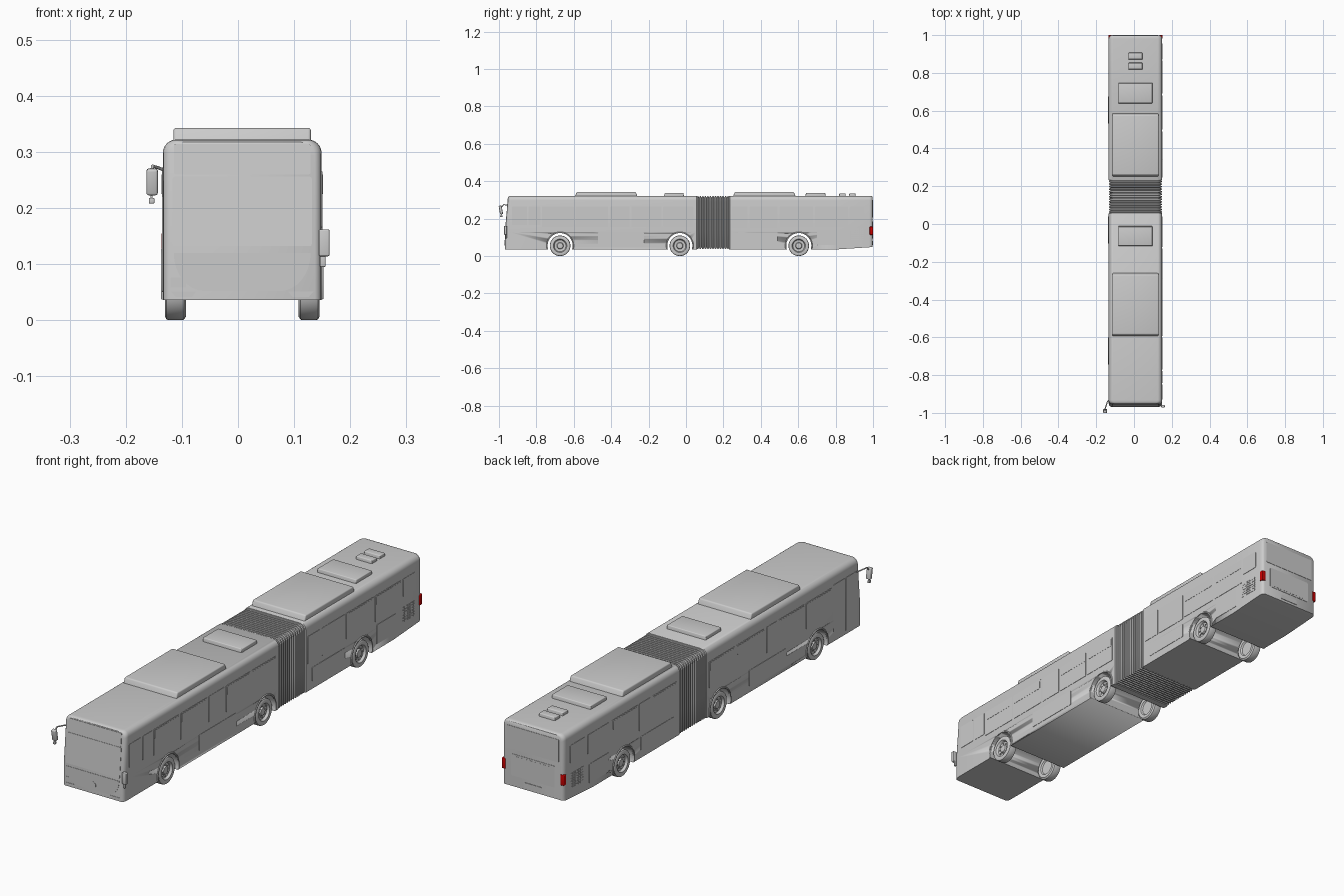
import bpy, bmesh, math
from mathutils import Vector, Matrix

if "Cube" in bpy.data.objects:
    bpy.data.objects.remove(bpy.data.objects["Cube"])

C, W, TOP, BOT = 0.0075, 0.1415, 0.322, 0.036   # body centre x, half width, roof, floor
AXLES = [-0.673, -0.033, 0.603]
YF = -0.967


def finish(name, bm, mat=None, angle=35):
    bmesh.ops.recalc_face_normals(bm, faces=bm.faces[:])
    me = bpy.data.meshes.new(name)
    bm.to_mesh(me)
    bm.free()
    ob = bpy.data.objects.new(name, me)
    bpy.context.collection.objects.link(ob)
    if mat:
        me.materials.append(mat)
    bpy.ops.object.select_all(action='DESELECT')
    ob.select_set(True)
    bpy.context.view_layer.objects.active = ob
    bpy.ops.object.shade_smooth_by_angle(angle=math.radians(angle))
    return ob


def loft(name, rings, split=None):
    bm = bmesh.new()
    vs = [[bm.verts.new(p) for p in r] for r in rings]
    n = len(vs[0])
    for a, b in zip(vs, vs[1:]):
        for i in range(n):
            j = (i + 1) % n
            bm.faces.new((a[i], a[j], b[j], b[i]))
    for r in (vs[0], vs[-1]):
        if split:
            bm.faces.new(r[:split] + [r[-1]])
            bm.faces.new(r[split - 1:])
        else:
            bm.faces.new(r)
    return finish(name, bm)


def box(name, x0, x1, y0, y1, z0, z1, bevel=0.0, taper=0.0, rot=None, mat=None):
    bm = bmesh.new()
    bmesh.ops.create_cube(bm, size=1)
    c = Vector(((x0 + x1) / 2, (y0 + y1) / 2, (z0 + z1) / 2))
    for v in bm.verts:
        s = math.copysign(taper, v.co.y) if v.co.z > 0 else 0
        v.co = Vector((v.co.x * (x1 - x0), v.co.y * (y1 - y0) - s, v.co.z * (z1 - z0)))
    if bevel:
        bmesh.ops.bevel(bm, geom=bm.edges[:], offset=bevel, segments=3, profile=0.5, affect='EDGES')
    m = Matrix.Translation(c) @ (rot or Matrix())
    bmesh.ops.transform(bm, matrix=m, verts=bm.verts[:])
    return finish(name, bm, mat)


def rake(z):
    return max(0, z - 0.13) / 0.19 * 0.017


# surface maps: 2D panel coordinates plus a lift onto each face of the bus
def on_right(a, b, t): return (C + W + t, a, b)
def on_left(a, b, t): return (C - W - t, a, b)
def on_front(a, b, t): return (C + a, YF + rake(b) - t, b)
def on_back(a, b, t): return (C + a, 0.998 + t, b)


def plate(name, pts, fn, t=0.0014):
    return loft(name, [[fn(a, b, h) for a, b in pts] for h in (-0.002, t)])


def rrect(a0, a1, b0, b1, r=0.004):
    pts = []
    for k, (a, b) in enumerate([(a1 - r, b1 - r), (a0 + r, b1 - r), (a0 + r, b0 + r), (a1 - r, b0 + r)]):
        for i in range(4):
            g = math.radians(90 * k + 30 * i)
            pts.append((a + r * math.cos(g), b + r * math.sin(g)))
    return pts


def section(y, d=0.0, zb=BOT, raked=False, dz=None, r=0.024):
    w, top = W - d, TOP - (d * 0.4 if dz is None else dz)
    pts = [(-w, zb), (w, zb), (w, 0.13)]
    for k, s in ((0, 1), (90, -1)):
        for i in range(7):
            g = math.radians(k + 15 * i)
            pts.append((s * (w - r) + r * math.cos(g), top - r + r * math.sin(g)))
    pts.append((-w, 0.13))
    return [(C + x, y + (rake(z) if raked else 0), z) for x, z in pts]


# body shells with arches cut right through
front = loft("front_body", [section(YF, 0.012, raked=True), section(YF + 0.003, 0.006, raked=True),
             section(YF + 0.009, 0.0015, raked=True), section(YF + 0.018, raked=True),
             section(0.055), section(0.058, 0.003)], split=3)
rear = loft("rear_body", [section(0.231, 0.003), section(0.234), section(0.81), section(0.98, 0, 0.047),
            section(0.988, 0.0015, 0.048), section(0.995, 0.006, 0.049), section(0.998, 0.012, 0.05)], split=3)
for y in AXLES:
    bm = bmesh.new()
    bmesh.ops.create_cone(bm, cap_ends=True, segments=48, radius1=0.067, radius2=0.067, depth=0.5,
                          matrix=Matrix.Translation((C, y, 0.056)) @ Matrix.Rotation(math.pi / 2, 4, 'Y'))
    cutter = finish("arch_cutter", bm)
    cutter.hide_render = True
    body = rear if y > 0.2 else front
    mod = body.modifiers.new("arch", 'BOOLEAN')
    mod.operation, mod.object, mod.solver = 'DIFFERENCE', cutter, 'EXACT'
    bpy.context.view_layer.objects.active = body
    bpy.ops.object.modifier_apply(modifier=mod.name)
    bpy.data.objects.remove(cutter)

# pleated bellows
N = 13
rings = []
for i in range(N):
    y, p = 0.057 + i * 0.175 / N, 0.175 / N
    for f, d in ((0.0, 0.010), (0.25, 0.002), (0.7, 0.002), (0.95, 0.010)):
        rings.append(section(y + f * p, d, BOT + d, dz=d))
loft("bellows", rings)

# wheels, bolts and arch lips
PROFILE = [(-.012, .03), (-.018, .034), (-.019, .048), (-.015, .054), (-.01, .055), (.011, .055), (.016, .0535),
           (.019, .048), (.018, .036), (.016, .034), (.008, .031), (.006, .018), (.012, .015), (.013, .008)]
for y in AXLES:
    for s, side in ((1, "right"), (-1, "left")):
        cx = C + s * 0.119
        loft(side + "_wheel", [[(cx + s * x, y + r * math.cos(k * math.pi / 20), 0.055 + r * math.sin(k * math.pi / 20))
                                for k in range(40)] for x, r in PROFILE])
        bm = bmesh.new()
        for k in range(8):
            g = k * math.pi / 4
            bmesh.ops.create_cone(bm, cap_ends=True, segments=6, radius1=.0025, radius2=.0025, depth=.006,
                                  matrix=Matrix.Translation((cx + s * .008, y + .0235 * math.cos(g), .055 + .0235 * math.sin(g)))
                                  @ Matrix.Rotation(math.pi / 2, 4, 'Y'))
        finish(side + "_wheel_bolts", bm)
        lip = []
        for k in range(31):
            g = math.radians(-15 + 7 * k)
            lip.append([(C + s * x, y + r * math.cos(g), .056 + r * math.sin(g))
                        for x, r in ((.138, .067), (.1445, .067), (.1445, .071), (.1415, .0735), (.138, .0735))])
        loft(side + "_arch_lip", lip)

# roof units and hatches
for y0, y1 in ((-0.598, -0.255), (0.247, 0.59)):
    box("roof_unit", C - 0.1225, C + 0.1225, y0, y1, 0.308, 0.343, 0.005, 0.014)
for y0, y1 in ((-0.118, -0.01), (0.637, 0.748)):
    box("roof_hatch", C - 0.09, C + 0.09, y0, y1, 0.315, 0.337, 0.003, 0.004)
for y0, y1 in ((0.817, 0.855), (0.87, 0.908)):
    box("roof_vent", C - 0.037, C + 0.037, y0, y1, 0.315, 0.335, 0.003, 0.003)

# side windows (y0, y1, z0, z1)
RIGHT = [(-.93, -.85, .165, .265), (-.842, -.778, .165, .265), (-.77, -.6, .155, .265), (-.592, -.416, .155, .265),
         (-.406, -.302, .155, .265), (-.292, -.13, .155, .265), (-.122, .04, .155, .265), (.245, .33, .15, .265),
         (.34, .49, .15, .265), (.5, .68, .155, .265), (.69, .865, .155, .265), (.875, .955, .19, .265)]
LEFT = [(-.86, -.935, .05, .272), (-.78, -.853, .05, .272), (-.6, -.77, .155, .265), (-.42, -.592, .155, .265),
        (-.34, -.412, .155, .265), (-.14, -.33, .155, .265), (.04, -.13, .155, .265), (.25, .41, .15, .265),
        (.42, .5, .15, .265), (.51, .68, .155, .265), (.7, .84, .185, .265), (.855, .955, .19, .265)]
for w, fn, side in ((RIGHT, on_right, "right"), (LEFT, on_left, "left")):
    for a, b, z0, z1 in w:
        a, b = min(a, b), max(a, b)
        plate(side + ("_door" if z0 < .1 else "_window"), rrect(a, b, z0, z1), fn)
        if b - a > .155:
            plate(side + "_window_top", rrect(a + .006, b - .006, .225, .26, .003), fn, .0022)
    # lower service hatches and the engine grille
    for a, b, z0, z1 in ((-.47, -.225, .062, .128), (.275, .49, .068, .125), (.7, .83, .06, .14)):
        plate(side + "_service_hatch", rrect(a, b, z0, z1, .003), fn)
    for i in range(7):
        for j in range(6):
            y, z = .87 + i * .012, .085 + j * .011
            plate(side + "_grille_cell", [(y, z), (y + .008, z), (y + .008, z + .007), (y, z + .007)], fn)

# front face
plate("windscreen", rrect(-.124, .124, .132, .256), on_front)
plate("sign_panel", rrect(-.122, .122, .26, .314), on_front, .002)
curve = [(.122 - .055 * (1 - math.cos(g)), .12 - .068 * math.sin(g)) for g in [k * math.pi / 16 for k in range(9)]]
plate("front_mask", curve + [(-a, b) for a, b in reversed(curve)], on_front)
plate("front_disc", [(.015 * math.cos(k * math.pi / 16), .072 + .015 * math.sin(k * math.pi / 16)) for k in range(32)],
      on_front, .003)
for s in (1, -1):
    plate("headlight", [(s * .127, .051), (s * .082, .051), (s * .09, .041), (s * .118, .041)], on_front)
plate("front_flap", rrect(-.128, -.1, .058, .076, .002), on_front)

# rear face
plate("rear_window", rrect(-.12, .12, .205, .3), on_back)
plate("engine_cover", rrect(-.1, .1, .095, .185), on_back)
plate("engine_cover_inset", rrect(-.092, .092, .102, .178), on_back, .002)
plate("rear_plate", rrect(-.04, .04, .06, .08, .002), on_back, .002)
red = bpy.data.materials.new("red_lens")
red.diffuse_color = (0.6, 0.0, 0.0, 1)
red.use_nodes = True
red.node_tree.nodes["Principled BSDF"].inputs["Base Color"].default_value = red.diffuse_color
for s in (1, -1):
    xs = sorted((C + s * .126, C + s * .1435))
    box("tail_light", xs[0], xs[1], .982, 1.0, .113, .157, .003, mat=red)

# mirrors
tilt = Matrix.Rotation(math.radians(10), 4, 'X')
box("left_mirror", -.163, -.143, -.998, -.982, .223, .27, .004, rot=tilt)
box("left_wide_mirror", -.159, -.149, -.994, -.982, .208, .218, .002)
box("mirror_link", -.156, -.152, -.99, -.986, .214, .226)
box("right_mirror", .144, .163, -.972, -.958, .114, .162, .003)
box("right_mirror_stem", .146, .156, -.966, -.958, .095, .118, .002)
cu = bpy.data.curves.new("mirror_arm", 'CURVE')
cu.dimensions, cu.bevel_depth, cu.bevel_resolution, cu.use_fill_caps = '3D', .0028, 2, True
sp = cu.splines.new('POLY')
pts = [(-.128, -.93, .266), (-.14, -.938, .271), (-.152, -.975, .275), (-.154, -.984, .265)]
sp.points.add(len(pts) - 1)
for p, q in zip(sp.points, pts):
    p.co = (*q, 1)
bpy.context.collection.objects.link(bpy.data.objects.new("mirror_arm", cu))
